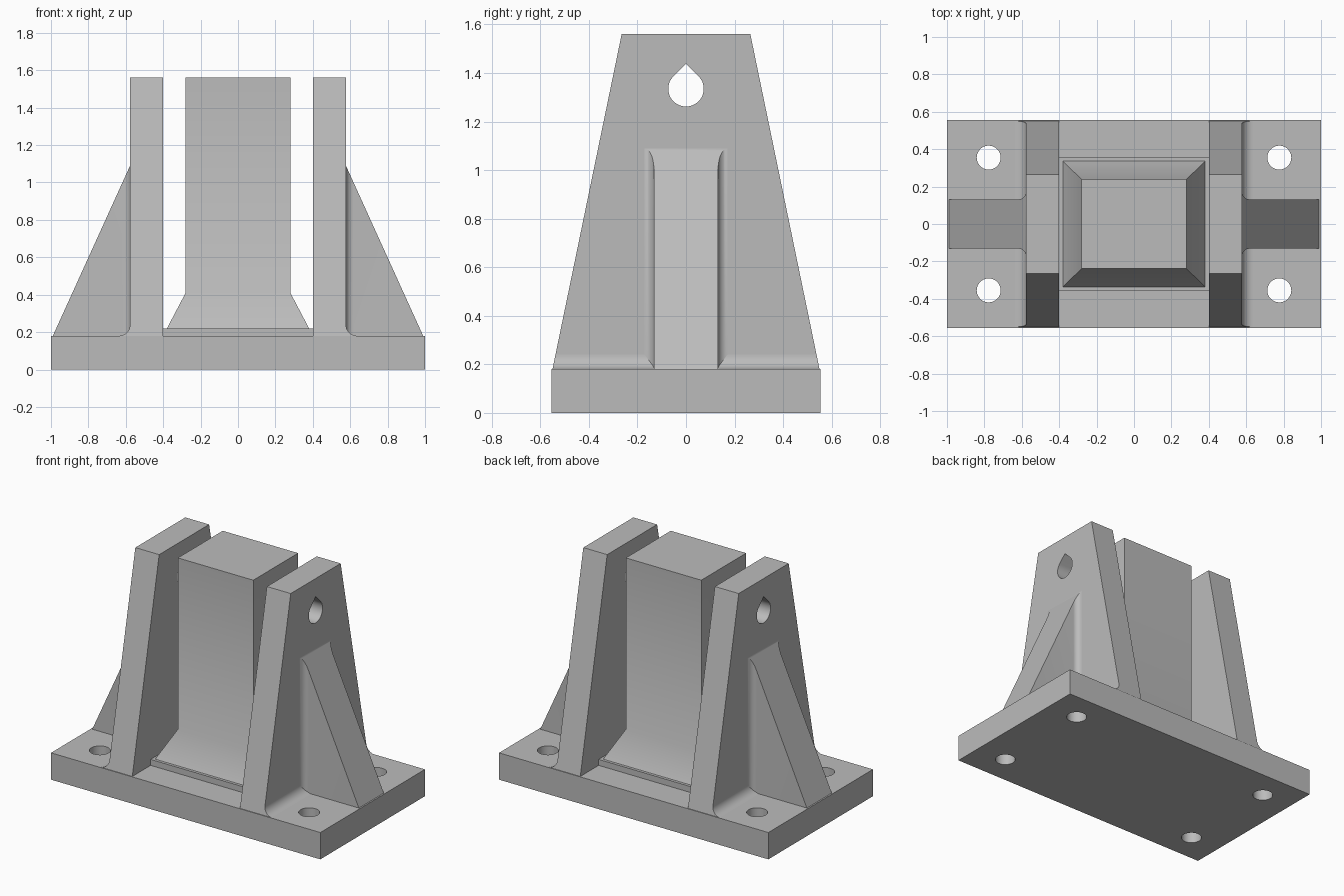
import bpy, bmesh
from math import sin, cos, pi
from mathutils import Vector

cube = bpy.data.objects.get("Cube")
if cube:
    bpy.data.objects.remove(cube, do_unlink=True)

grey = bpy.data.materials.new("plain_grey")
grey.use_nodes = True
GREY = (0.5, 0.5, 0.5, 1)
grey.diffuse_color = GREY
grey.node_tree.nodes["Principled BSDF"].inputs["Base Color"].default_value = GREY

BASE_TOP, TOP = 0.18, 1.56
HALF_X, HALF_Y = 1.0, 0.555
PLATE_IN, PLATE_OUT = 0.40, 0.577
FOOT_Y, HEAD_Y = 0.55, 0.265


def arc(cx, cy, r, start, end, steps):
    """Points along a circular arc."""
    angles = [start + (end - start) * i / steps for i in range(steps + 1)]
    return [(cx + r * cos(a), cy + r * sin(a)) for a in angles]


def prism(name, profile, axis, low, high, cuts=()):
    """Extrude a 2D profile along an axis, then trim it with (point, normal) planes."""
    bm = bmesh.new()
    place = {"x": lambda p, d: (d, p[0], p[1]),
             "y": lambda p, d: (p[0], d, p[1]),
             "z": lambda p, d: (p[0], p[1], d)}[axis]
    face = bm.faces.new([bm.verts.new(place(p, low)) for p in profile])
    shift = Vector(place((0, 0), high - low))
    new = bmesh.ops.extrude_face_region(bm, geom=[face])["geom"]
    bmesh.ops.translate(bm, vec=shift, verts=[v for v in new if isinstance(v, bmesh.types.BMVert)])
    bm.faces.ensure_lookup_table()
    for point, normal in cuts:
        res = bmesh.ops.bisect_plane(bm, geom=bm.verts[:] + bm.edges[:] + bm.faces[:],
                                     plane_co=point, plane_no=normal, clear_outer=True)
        rim = [e for e in res["geom_cut"] if isinstance(e, bmesh.types.BMEdge)]
        bmesh.ops.edgeloop_fill(bm, edges=rim)
    return finish(name, bm)


def finish(name, bm):
    bmesh.ops.recalc_face_normals(bm, faces=bm.faces[:])
    mesh = bpy.data.meshes.new(name)
    bm.to_mesh(mesh)
    bm.free()
    mesh.materials.append(grey)
    obj = bpy.data.objects.new(name, mesh)
    bpy.context.collection.objects.link(obj)
    return obj


def rect(x, y):
    return [(-x, -y), (x, -y), (x, y), (-x, y)]


def smooth(obj):
    bpy.ops.object.select_all(action="DESELECT")
    obj.select_set(True)
    bpy.context.view_layer.objects.active = obj
    bpy.ops.object.shade_smooth_by_angle(angle=0.5)


def drill(obj, cutters):
    for cutter in cutters:
        mod = obj.modifiers.new("hole", "BOOLEAN")
        mod.operation, mod.solver, mod.object = "DIFFERENCE", "EXACT", cutter
    bpy.context.view_layer.objects.active = obj
    for mod in obj.modifiers[:]:
        bpy.ops.object.modifier_apply(modifier=mod.name)
    smooth(obj)


# Base slab with four bolt holes
base = prism("base_slab", rect(HALF_X, HALF_Y), "z", 0, BASE_TOP)
bolts = [prism("bolt_cutter", arc(x, y, 0.064, 0, 2 * pi, 40)[:-1], "z", -0.1, 0.4)
         for x in (-0.777, 0.777) for y in (-0.355, 0.355)]
drill(base, bolts)

# Teardrop pin hole shared by both plates and the block
PIN_Z, PIN_R = 1.335, 0.073
teardrop = arc(0, PIN_Z, PIN_R, 0.75 * pi, 2.25 * pi, 36) + [(0, PIN_Z + PIN_R * 2 ** 0.5)]
pin = prism("pin_cutter", teardrop, "x", -1, 1)

# Raised plinth between the plates
prism("plinth", rect(PLATE_IN, 0.355), "z", BASE_TOP, 0.22)

# Centre block with a flared foot
bm = bmesh.new()
rings = [[bm.verts.new((x, y, z)) for x, y in rect(hx, hy)]
         for hx, hy, z in ((0.38, 0.336, 0.22), (0.28, 0.238, 0.41), (0.28, 0.238, TOP))]
for lower, upper in zip(rings, rings[1:]):
    for i in range(4):
        j = (i + 1) % 4
        bm.faces.new((lower[i], lower[j], upper[j], upper[i]))
bm.faces.new(rings[0])
bm.faces.new(rings[-1])
block = finish("centre_block", bm)
drill(block, [pin])

# Planes along the tapering plate edges and the rib slope
rise, lean = TOP - BASE_TOP, FOOT_Y - HEAD_Y
edge_cuts = [((0, s * FOOT_Y, BASE_TOP), (0, s * rise, lean)) for s in (-1, 1)]
RIB_W, RIB_R, RIB_TOP, RIB_END = 0.132, 0.04, 1.09, 0.99
FIL = 0.06

for side, s in (("left", 1), ("right", -1)):
    # Tapered side plate
    trapezoid = [(-FOOT_Y, BASE_TOP), (FOOT_Y, BASE_TOP), (HEAD_Y, TOP), (-HEAD_Y, TOP)]
    plate = prism(side + "_plate", trapezoid, "x", s * PLATE_IN, s * PLATE_OUT)
    drill(plate, [pin])

    # Rounded fillet where the plate meets the base
    curve = arc(PLATE_OUT + FIL, BASE_TOP + FIL, FIL, pi, 1.5 * pi, 10)
    corner = [(s * x, z) for x, z in curve + [(PLATE_OUT, BASE_TOP)]]
    smooth(prism(side + "_base_fillet", corner, "y", -FOOT_Y, FOOT_Y, edge_cuts))

    # Sloping rib, flared into the plate by side fillets
    half = arc(PLATE_OUT + RIB_R, RIB_W + RIB_R, RIB_R, pi, 1.5 * pi, 10) + [(RIB_END, RIB_W)]
    outline = [(s * x, y) for x, y in half] + [(s * x, -y) for x, y in reversed(half)]
    slope = ((s * RIB_END, 0, BASE_TOP),
             (s * (RIB_TOP - BASE_TOP), 0, RIB_END - PLATE_OUT))
    smooth(prism(side + "_rib", outline, "z", BASE_TOP, RIB_TOP + 0.1, [slope]))

for cutter in bolts + [pin]:
    bpy.data.objects.remove(cutter, do_unlink=True)
